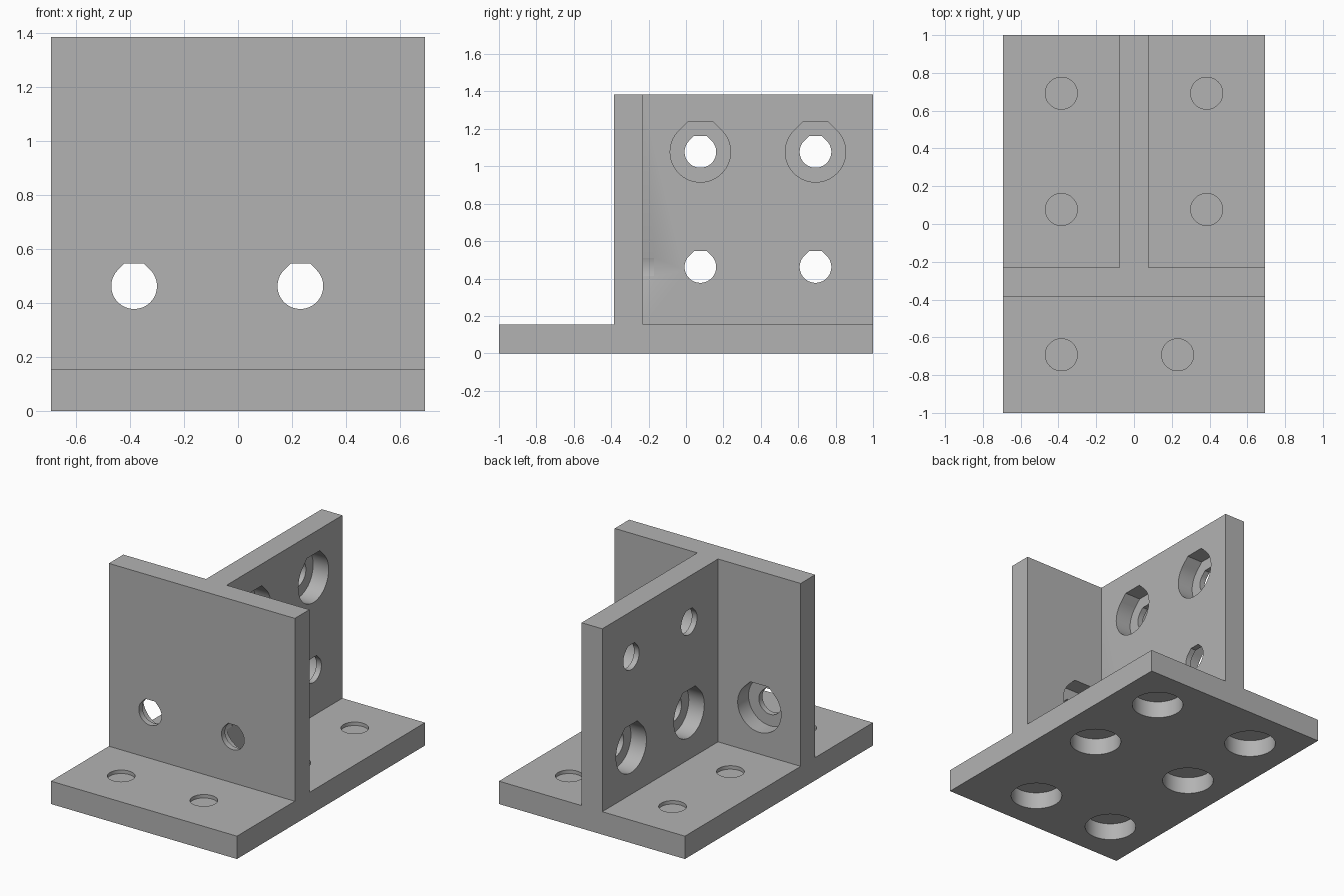
import bpy
import bmesh
from math import cos, sin, pi, sqrt, radians
from mathutils import Matrix, Vector

cube = bpy.data.objects.get("Cube")
if cube:
    bpy.data.objects.remove(cube, do_unlink=True)

U = 1 / 13                        # design module
HOLE, BORE = 1.1 * U, 2.1 * U     # screw hole and counterbore radii
THICK, DEPTH = 2 * U, 1.5 * U     # plate thickness and counterbore depth
SKIN = 0.015                      # thin closing layer in the base holes
OVER = 0.06                       # cutter overshoot

grey = bpy.data.materials.new("plain_grey")
grey.use_nodes = True
colour = (0.45, 0.45, 0.45, 1)
grey.diffuse_color = colour
grey.node_tree.nodes["Principled BSDF"].inputs["Base Color"].default_value = colour


def add_object(name, bm):
    bmesh.ops.recalc_face_normals(bm, faces=bm.faces[:])
    mesh = bpy.data.meshes.new(name)
    bm.to_mesh(mesh)
    bm.free()
    mesh.materials.append(grey)
    obj = bpy.data.objects.new(name, mesh)
    bpy.context.collection.objects.link(obj)
    return obj


def box(name, low, high):
    bm = bmesh.new()
    low, high = Vector(low), Vector(high)
    bmesh.ops.create_cube(bm, size=1)
    for v in bm.verts:
        v.co = (low + high) / 2 + v.co * (high - low)
    return add_object(name, bm)


def drill(name, start, along, length, radius, teardrop):
    """Straight cutter; the teardrop form has 45 degree shoulders and a flat top."""
    along = Vector(along)
    up = Vector((0, 0, 1)) if teardrop else Vector((0, 1, 0))
    side = up.cross(along)
    if teardrop:
        angles = [pi * 3 / 4 + 1.5 * pi * i / 48 for i in range(49)]
    else:
        angles = [2 * pi * i / 64 for i in range(64)]
    profile = [(radius * cos(a), radius * sin(a)) for a in angles]
    if teardrop:
        flat = radius * (sqrt(2) - 1)
        profile += [(flat, radius), (-flat, radius)]
    bm = bmesh.new()
    face = bm.faces.new([bm.verts.new(Vector(start) + side * a + up * b) for a, b in profile])
    ext = bmesh.ops.extrude_face_region(bm, geom=[face])
    moved = [g for g in ext["geom"] if isinstance(g, bmesh.types.BMVert)]
    bmesh.ops.translate(bm, verts=moved, vec=along * length)
    return add_object(name, bm)


def boolean(target, tool, operation):
    mod = target.modifiers.new(tool.name, "BOOLEAN")
    mod.operation, mod.solver, mod.object = operation, "EXACT", tool
    bpy.context.view_layer.update()
    result = target.evaluated_get(bpy.context.evaluated_depsgraph_get())
    mesh = bpy.data.meshes.new_from_object(result)
    target.modifiers.clear()
    target.data = mesh
    bpy.data.objects.remove(tool, do_unlink=True)


# Base plate, cross wall and centre rib, fused into one bracket
half, top = 9 * U, 18 * U
wall_front, wall_back = -5 * U, -3 * U
bracket = box("bracket", (-half, -1, 0), (half, 1, THICK))
boolean(bracket, box("cross_wall", (-half, wall_front, U), (half, wall_back, top)), "UNION")
boolean(bracket, box("centre_rib", (-U, -4 * U, U), (U, 1, top)), "UNION")

cutters = []

# Base holes: counterbored from below, closed by a thin skin
for x, y in [(-5, -9), (3, -9), (-5, 1), (5, 1), (-5, 9), (5, 9)]:
    x, y = x * U, y * U
    floor = DEPTH + SKIN
    cutters.append(drill("base_bore", (x, y, -OVER), (0, 0, 1), DEPTH + OVER, BORE, False))
    cutters.append(drill("base_hole", (x, y, floor), (0, 0, 1), THICK - floor + OVER, HOLE, False))

# Cross wall holes: counterbored from behind
for x in (-5 * U, 3 * U):
    z = 6 * U
    cutters.append(drill("wall_hole", (x, wall_front - OVER, z), (0, 1, 0), THICK + 2 * OVER, HOLE, True))
    cutters.append(drill("wall_bore", (x, wall_back - DEPTH, z), (0, 1, 0), DEPTH + OVER, BORE, True))

# Rib holes: lower row counterbored from the right, upper row from the left
for y in (U, 9 * U):
    for z, s in ((6 * U, -1), (14 * U, 1)):
        cutters.append(drill("rib_hole", (-s * (U + OVER), y, z), (s, 0, 0), THICK + 2 * OVER, HOLE, True))
        cutters.append(drill("rib_bore", (s * (U - DEPTH), y, z), (s, 0, 0), DEPTH + OVER, BORE, True))

for cutter in cutters:
    boolean(bracket, cutter, "DIFFERENCE")

# Smooth hole walls, crisp edges
bpy.ops.object.select_all(action="DESELECT")
bracket.select_set(True)
bpy.context.view_layer.objects.active = bracket
bpy.ops.object.shade_smooth_by_angle(angle=radians(30))
